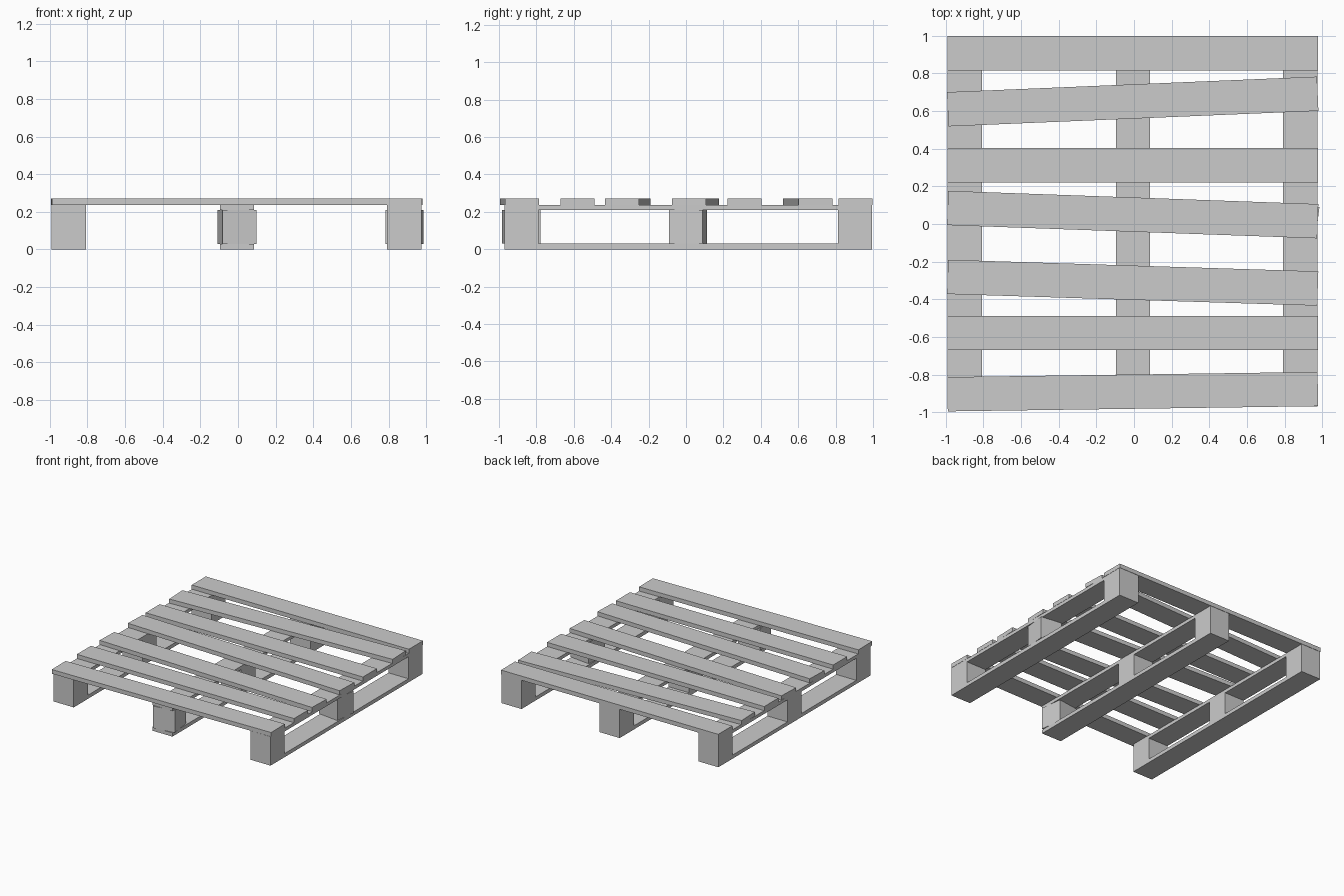
import bpy, math

if "Cube" in bpy.data.objects:
    bpy.data.objects.remove(bpy.data.objects["Cube"])


def box(name, centre, size, angle=0.0):
    """Box from centre and size, turned about z by degrees."""
    bpy.ops.mesh.primitive_cube_add(size=1, location=centre,
                                    rotation=(0, 0, math.radians(angle)))
    ob = bpy.context.object
    ob.name = name
    ob.scale = size
    return ob


W = 0.182                              # plank and block width
Z_RUN, Z_BLOCK, Z_STR, Z_TOP = 0.03, 0.21, 0.237, 0.271
COLUMNS = {"left": -0.899, "middle": -0.005, "right": 0.884}
ROWS = {"front": -0.88, "centre": 0.01, "back": 0.904}
Y0, Y1 = -0.971, 0.995

# Blocks knocked slightly out of square
TWIST = {("middle", "front"): 8, ("right", "centre"): -7}

# Runner, three blocks and stringer in each column
for col, x in COLUMNS.items():
    for part, z0, z1 in (("bottom_runner", 0, Z_RUN), ("stringer", Z_BLOCK, Z_STR)):
        box(f"{col}_{part}", (x, (Y0 + Y1) / 2, (z0 + z1) / 2),
            (W, Y1 - Y0, z1 - z0))
    for row, y in ROWS.items():
        box(f"{col}_{row}_block", (x, y, (Z_RUN + Z_BLOCK) / 2),
            (W, W, Z_BLOCK - Z_RUN), TWIST.get((col, row), 0))

# Deck slats: y centre and crooked angle
SLATS = [(0.907, 0), (0.651, 2.4), (0.312, 0), (0.05, -2.05),
         (-0.312, -1.8), (-0.579, 0), (-0.891, 0.8)]
for i, (y, angle) in enumerate(SLATS, 1):
    box(f"deck_slat_{i}", (-0.007, y, (Z_STR + Z_TOP) / 2),
        (1.968, W, Z_TOP - Z_STR), angle)
